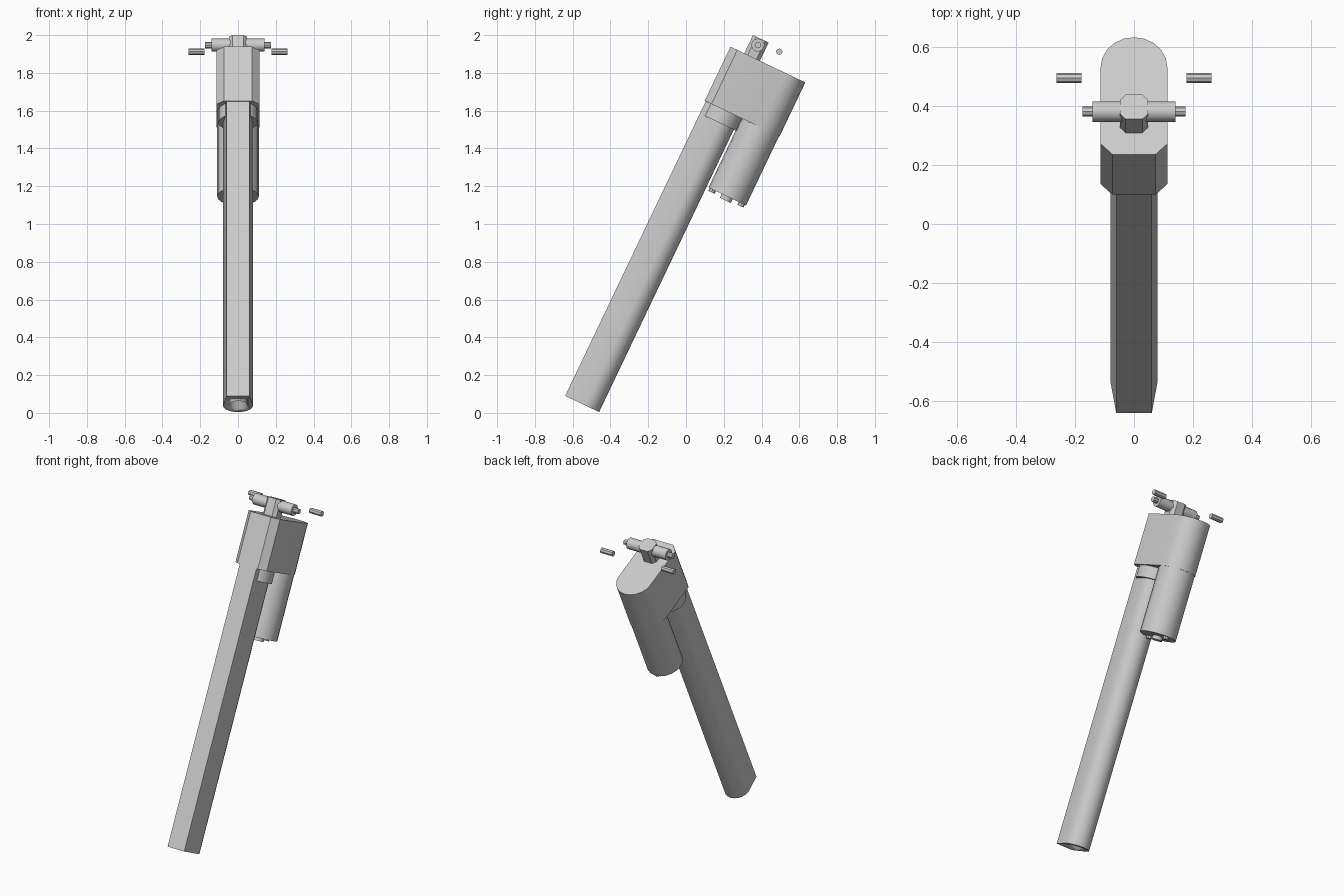
import bpy, bmesh, math
from mathutils import Matrix, Vector

if "Cube" in bpy.data.objects:
    bpy.data.objects.remove(bpy.data.objects["Cube"], do_unlink=True)

# Everything is built upright, then leaned back about the x axis
LEAN = Matrix.Rotation(math.radians(-25.5), 4, 'X')
TUBE_Y, MOTOR_Y, EYE_Y = -0.503, -0.296, -0.495


def material(name, value):
    mat = bpy.data.materials.new(name)
    mat.use_nodes = True
    mat.diffuse_color = (value, value, value, 1)
    mat.node_tree.nodes["Principled BSDF"].inputs["Base Color"].default_value = mat.diffuse_color
    return mat


grey = material("plain grey", 0.6)


def finish(name, bm, frame=LEAN):
    bmesh.ops.recalc_face_normals(bm, faces=bm.faces)
    bm.transform(frame)
    mesh = bpy.data.meshes.new(name)
    bm.to_mesh(mesh)
    bm.free()
    obj = bpy.data.objects.new(name, mesh)
    bpy.context.collection.objects.link(obj)
    mesh.materials.append(grey)
    bpy.ops.object.select_all(action='DESELECT')
    obj.select_set(True)
    bpy.context.view_layer.objects.active = obj
    bpy.ops.object.shade_smooth_by_angle(angle=math.radians(35))
    return obj


def prism(name, outline, low, high):
    bm = bmesh.new()
    base = bm.faces.new([bm.verts.new((x, y, low)) for x, y in outline])
    top = bmesh.ops.extrude_face_region(bm, geom=[base])["geom"]
    bmesh.ops.translate(bm, vec=(0, 0, high - low),
                        verts=[v for v in top if isinstance(v, bmesh.types.BMVert)])
    return finish(name, bm)


def arc(radius, y, steps, start=0, sweep=math.pi):
    angles = [start + sweep * i / steps for i in range(steps + 1)]
    return [(radius * math.cos(a), y + radius * math.sin(a)) for a in angles]


def ring(radius, y, sides, x=0):
    return [(x + px, py) for px, py in arc(radius, y, sides, 0, math.tau)[:-1]]


def cross_pin(name, radius, x0, x1, centre, sides=8):
    bm = bmesh.new()
    bmesh.ops.create_cone(bm, cap_ends=True, segments=sides, radius1=radius, radius2=radius,
                          depth=x1 - x0, matrix=Matrix.Rotation(math.pi / 2, 4, 'Y'))
    bmesh.ops.translate(bm, vec=centre + Vector(((x0 + x1) / 2, 0, 0)), verts=bm.verts)
    return finish(name, bm, Matrix())


# Long tube: flat front, round back, with a bore in its lower end
tube = prism("tube", arc(0.08, -0.497, 10) + [(-0.06, -0.616), (0.06, -0.616)], -0.194, 1.54)
bore = prism("bore_cutter", ring(0.05, TUBE_Y, 16), -0.3, 1.4)
cut = tube.modifiers.new("bore", 'BOOLEAN')
cut.object = bore
cut.solver = 'EXACT'
bpy.context.view_layer.objects.active = tube
bpy.ops.object.modifier_apply(modifier=cut.name)
bore.hide_render = True
bore.hide_viewport = True

# Collar and gear housing
prism("collar", ring(0.105, -0.505, 16), 1.462, 1.54)
prism("housing", arc(0.113, MOTOR_Y, 10) + [(-0.113, -0.582), (-0.073, -0.622),
                                            (0.073, -0.622), (0.113, -0.582)], 1.534, 1.851)

# Motor with its end boss and screws
prism("motor", ring(0.11, MOTOR_Y, 20), 1.128, 1.56)
prism("motor_boss", ring(0.032, MOTOR_Y, 12), 1.105, 1.14)
for side, label in ((-1, "front"), (1, "back")):
    prism(label + "_screw", ring(0.018, MOTOR_Y + side * 0.085, 8), 1.112, 1.14)

# Mounting post with chamfered corners
w, d, c = 0.048, 0.046, 0.02
corner = [(w, d - c), (w - c, d)]
half = corner + [(-x, y) for x, y in reversed(corner)]
prism("mounting_post", [(x, EYE_Y + y) for x, y in half + [(-x, -y) for x, y in half]], 1.84, 1.958)

# Cross bar, its thin ends, and the two loose pins beside it
eye = LEAN @ Vector((0, EYE_Y, 1.921))
cross_pin("cross_bar", 0.035, -0.141, 0.141, eye, 12)
cross_pin("cross_bar_core", 0.017, -0.175, 0.175, eye)
loose = Vector((0, 0.494, 1.912))
cross_pin("left_loose_pin", 0.017, 0.177, 0.262, loose)
cross_pin("right_loose_pin", 0.017, -0.262, -0.177, loose)
